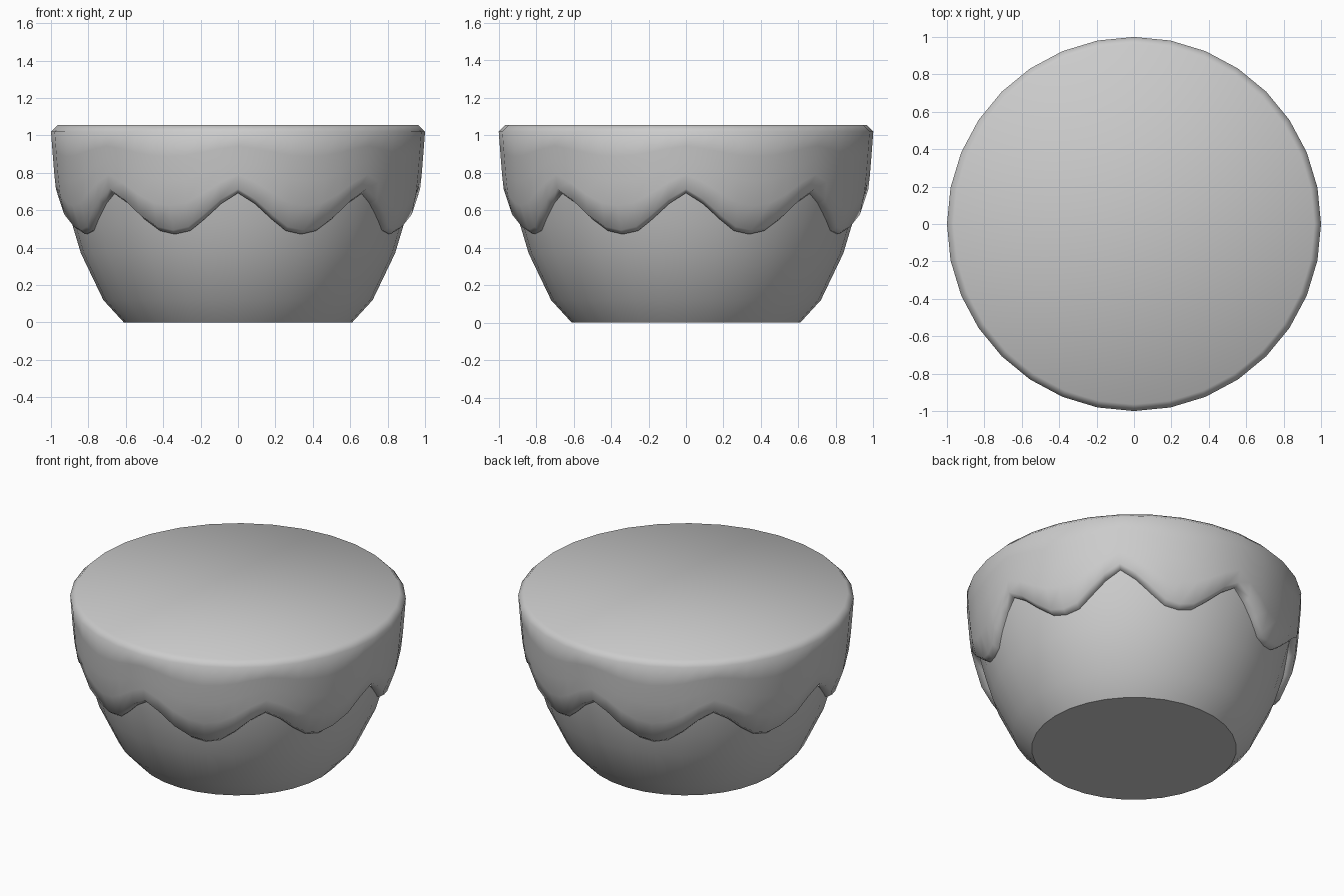
import bpy, bmesh
from math import sin, cos, pi

if "Cube" in bpy.data.objects:
    bpy.data.objects.remove(bpy.data.objects["Cube"])

BODY = [(0, .61), (.12, .72), (.37, .84), (.52, .885), (.70, .93), (.95, .955)]
ICING = [(.46, .885), (.50, .915), (.57, .945), (.68, .97), (.80, .983), (1.02, 1.0)]
DRIP = [.692, .635, .555, .49, .472]   # edge height from notch to drip tip


def radius(profile, z):
    for (z0, r0), (z1, r1) in zip(profile, profile[1:]):
        if z <= z1:
            return r0 + (r1 - r0) * (z - z0) / (z1 - z0)
    return profile[-1][1]


def skin(name, rings, angle):
    """Bridge stacked rings of points and cap the requested ends."""
    bm = bmesh.new()
    loops = [[bm.verts.new(p) for p in ring] for ring in rings]
    n = len(loops[0])
    for a, b in zip(loops, loops[1:]):
        for i in range(n):
            j = (i + 1) % n
            bm.faces.new((a[i], a[j], b[j], b[i]))
    bm.faces.new(loops[-1])
    if name == "bowl_body":
        bm.faces.new(loops[0][::-1])
    mesh = bpy.data.meshes.new(name)
    bm.to_mesh(mesh)
    bm.free()
    ob = bpy.data.objects.new(name, mesh)
    bpy.context.collection.objects.link(ob)
    bpy.ops.object.select_all(action='DESELECT')
    ob.select_set(True)
    bpy.context.view_layer.objects.active = ob
    bpy.ops.object.shade_smooth_by_angle(angle=angle)
    return ob


def point(i, n, r, z):
    a = 2 * pi * i / n
    return (r * cos(a), r * sin(a), z)


# Tapered round body
skin("bowl_body", [[point(i, 32, r, z) for i in range(32)] for z, r in BODY], pi / 5)

# Topping: scalloped lower edge with eight drips, curling in to the body
N = 64
rings = [[] for _ in range(8)]
for i in range(N):
    k = i % 8
    edge = DRIP[min(k, 8 - k)]
    flat = cos(pi / 32) if i % 2 else 1    # keeps the 32-sided outline
    lip = edge + .022
    col = [(edge + .004, radius(BODY, edge) - .02),
           (edge, radius(BODY, edge) + .012),
           (lip, radius(ICING, lip))]
    for t in (.25, .5, .75, 1):
        z = lip + (1.02 - lip) * t
        col.append((z, radius(ICING, z)))
    col.append((1.055, .965))
    for ring, (z, r) in zip(rings, col):
        ring.append(point(i, N, r * flat, z))
skin("dripping_topping", rings, pi / 3)
